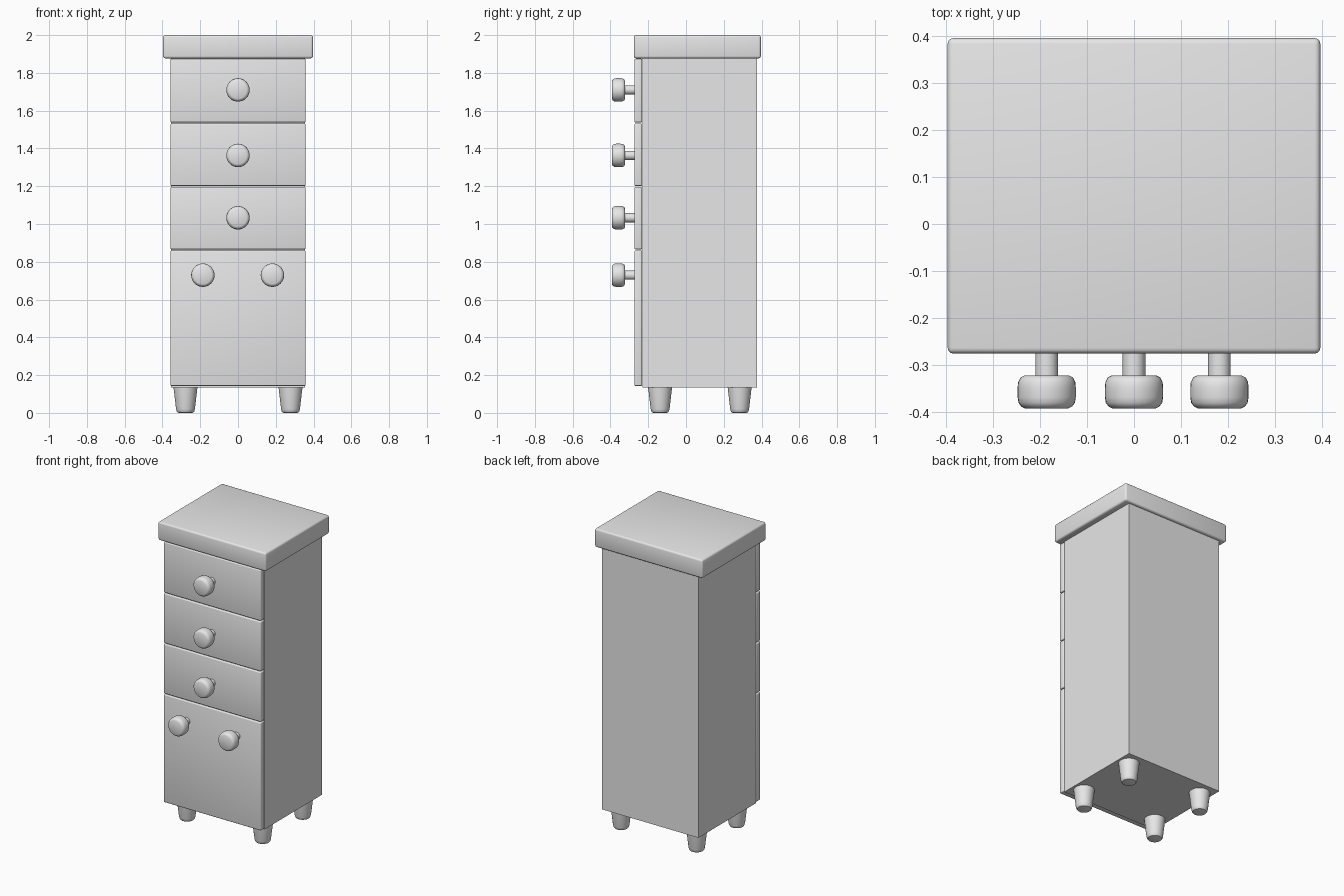
import bpy, bmesh, math
from mathutils import Matrix, Vector

cube = bpy.data.objects.get("Cube")
if cube:
    bpy.data.objects.remove(cube, do_unlink=True)

grey = bpy.data.materials.new("plain grey")
grey.use_nodes = True
grey.diffuse_color = (0.8, 0.8, 0.8, 1)
grey.node_tree.nodes["Principled BSDF"].inputs["Base Color"].default_value = (0.8, 0.8, 0.8, 1)


def finish(name, bm, smooth=True):
    """Turn a bmesh into a named, shaded object."""
    bmesh.ops.recalc_face_normals(bm, faces=bm.faces)
    mesh = bpy.data.meshes.new(name)
    bm.to_mesh(mesh)
    bm.free()
    mesh.materials.append(grey)
    obj = bpy.data.objects.new(name, mesh)
    bpy.context.collection.objects.link(obj)
    if smooth:
        bpy.ops.object.select_all(action='DESELECT')
        obj.select_set(True)
        bpy.context.view_layer.objects.active = obj
        bpy.ops.object.shade_smooth_by_angle(angle=math.radians(40))
    return obj


def box(name, x, y, z, bevel=0.0):
    """Box from (min, max) ranges, with optional rounded edges."""
    lo, hi = Vector((x[0], y[0], z[0])), Vector((x[1], y[1], z[1]))
    bm = bmesh.new()
    bmesh.ops.create_cube(bm, size=1, matrix=Matrix.Translation((lo + hi) / 2)
                          @ Matrix.Diagonal((*(hi - lo), 1)))
    if bevel:
        bmesh.ops.bevel(bm, geom=bm.edges[:], offset=bevel, segments=3,
                        profile=0.5, affect='EDGES')
    return finish(name, bm, bevel > 0)


def lathe(name, profile, matrix, sides=32):
    """Revolve (radius, height) points around the local z axis."""
    bm = bmesh.new()
    rings = []
    for r, h in profile:
        ring = [bm.verts.new(matrix @ Vector((r * math.cos(a), r * math.sin(a), h)))
                for a in (math.tau * i / sides for i in range(sides))]
        rings.append(ring)
    for a, b in zip(rings, rings[1:]):
        for i in range(sides):
            j = (i + 1) % sides
            bm.faces.new((a[i], a[j], b[j], b[i]))
    bm.faces.new(rings[0])
    bm.faces.new(rings[-1])
    return finish(name, bm)


# Carcass and overhanging top
box("cabinet_body", (-0.355, 0.355), (-0.23, 0.376), (0.135, 1.88))
box("cabinet_top", (-0.397, 0.397), (-0.276, 0.396), (1.877, 2.0), 0.012)

# Drawer fronts and the tall lower door
fronts = {
    "upper_drawer": (1.538, 1.875),
    "middle_drawer": (1.202, 1.532),
    "lower_drawer": (0.866, 1.196),
    "bottom_door": (0.143, 0.86),
}
for name, z in fronts.items():
    box(name, (-0.358, 0.358), (-0.273, -0.232), z, 0.006)

# Knobs: thin stem with a rounded disc head, pointing forward
knob_profile = [(0.024, -0.01), (0.024, 0.049), (0.048, 0.049), (0.056, 0.053),
                (0.061, 0.063), (0.062, 0.075), (0.062, 0.095), (0.06, 0.107),
                (0.054, 0.115), (0.046, 0.119)]
knobs = {
    "upper_knob": (0, 1.71), "middle_knob": (0, 1.363), "lower_knob": (0, 1.033),
    "door_knob_left": (0.182, 0.729), "door_knob_right": (-0.186, 0.729),
}
for name, (x, z) in knobs.items():
    turn = Matrix.Translation((x, -0.274, z)) @ Matrix.Rotation(math.pi / 2, 4, 'X')
    lathe(name, knob_profile, turn)

# Tapered feet with rounded bottoms
foot_profile = [(0.034, 0.007), (0.042, 0.009), (0.047, 0.016), (0.05, 0.028),
                (0.064, 0.14)]
foot_profile = [(r, h - 0.007 * (h < 0.1)) for r, h in foot_profile]
for side, x in (("left", 0.278), ("right", -0.278)):
    for end, y in (("front", -0.137), ("back", 0.284)):
        lathe(f"{end}_{side}_foot", foot_profile, Matrix.Translation((x, y, 0)))
